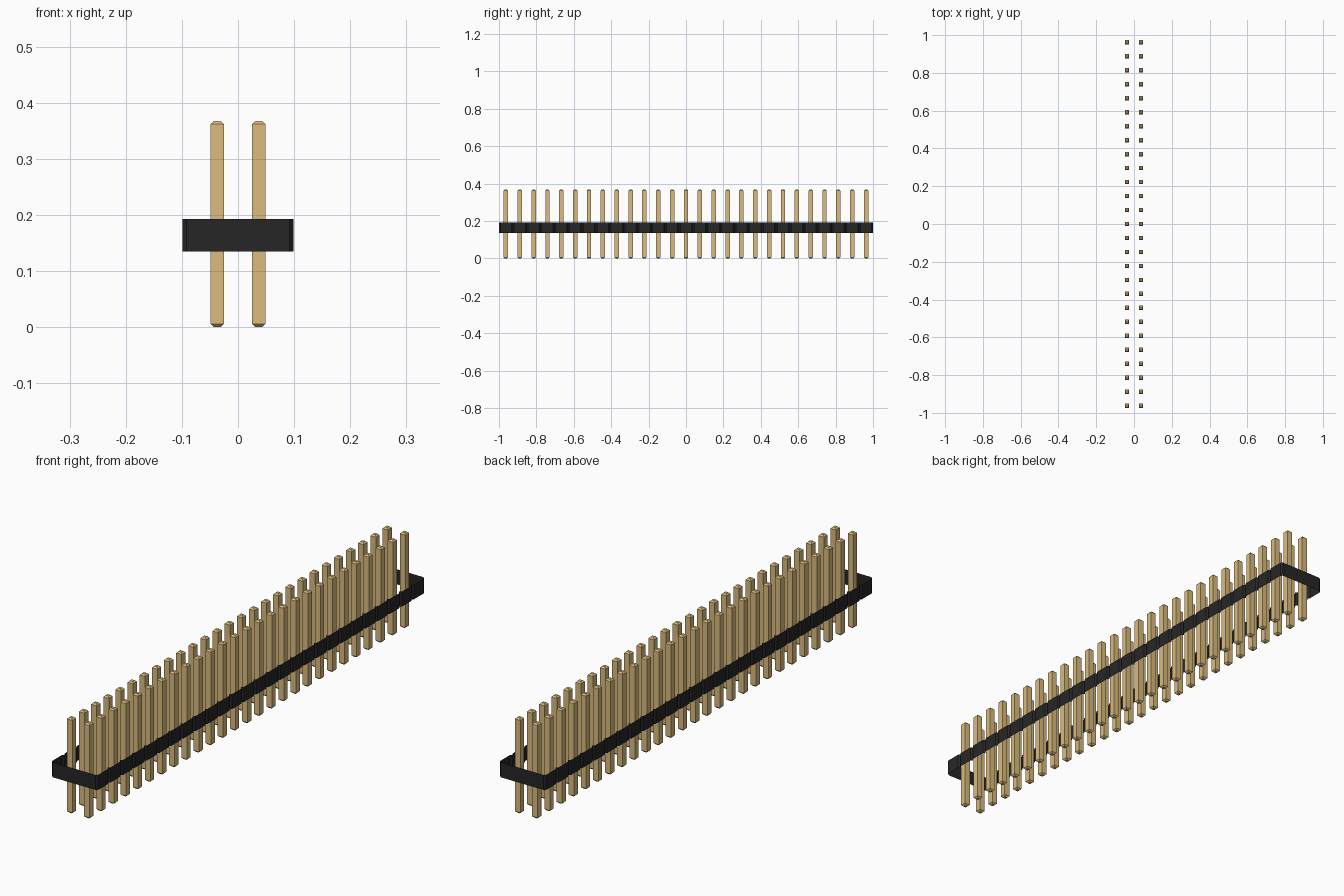
import bpy
import bmesh

cube = bpy.data.objects.get("Cube")
if cube:
    bpy.data.objects.remove(cube, do_unlink=True)

COUNT = 27
PITCH = 2 / COUNT
HALF_WIDTH = 0.099
CHAMFER = PITCH / 10
BASE_Z, BASE_TOP = 0.135, 0.193
PIN_HALF, PIN_TIP, PIN_HEIGHT = 0.0117, 0.0058, 0.368


def make_material(name, color):
    mat = bpy.data.materials.new(name)
    mat.use_nodes = True
    mat.diffuse_color = color
    mat.node_tree.nodes["Principled BSDF"].inputs["Base Color"].default_value = color
    return mat


def make_mesh(name, bm, mat):
    mesh = bpy.data.meshes.new(name)
    bm.to_mesh(mesh)
    bm.free()
    mesh.materials.append(mat)
    return mesh


def add_object(name, mesh, location=(0, 0, 0)):
    obj = bpy.data.objects.new(name, mesh)
    obj.location = location
    bpy.context.collection.objects.link(obj)


gold = make_material("gold_metal", (0.708, 0.504, 0.210, 1))
black = make_material("black_plastic", (0.02, 0.0195, 0.0195, 1))

# Housing: open band of upright walls, notched between neighbouring pin pairs
right_side = []
for i in range(COUNT):
    y0 = -1 + i * PITCH
    y1 = y0 + PITCH
    right_side += [(HALF_WIDTH - CHAMFER, y0),
                   (HALF_WIDTH, y0 + CHAMFER),
                   (HALF_WIDTH, y1 - CHAMFER)]
right_side.append((HALF_WIDTH - CHAMFER, 1))
outline = right_side + [(-x, y) for x, y in reversed(right_side)]

bm = bmesh.new()
lower = [bm.verts.new((x, y, BASE_Z)) for x, y in outline]
upper = [bm.verts.new((x, y, BASE_TOP)) for x, y in outline]
for i in range(len(outline)):
    j = (i + 1) % len(outline)
    bm.faces.new((lower[i], lower[j], upper[j], upper[i]))
add_object("housing_walls", make_mesh("housing_walls", bm, black))

# Pin: square post with tapered ends
bm = bmesh.new()
rings = []
for z, half in ((0, PIN_HALF - PIN_TIP), (PIN_TIP, PIN_HALF),
                (PIN_HEIGHT - PIN_TIP, PIN_HALF), (PIN_HEIGHT, PIN_HALF - PIN_TIP)):
    rings.append([bm.verts.new((sx * half, sy * half, z))
                  for sx, sy in ((-1, -1), (1, -1), (1, 1), (-1, 1))])
for a, b in zip(rings, rings[1:]):
    for i in range(4):
        j = (i + 1) % 4
        bm.faces.new((a[i], a[j], b[j], b[i]))
bm.faces.new(rings[0][::-1])
bm.faces.new(rings[-1])
pin_mesh = make_mesh("pin", bm, gold)

# Two rows of pins
for side, x in (("left", PITCH / 2), ("right", -PITCH / 2)):
    for i in range(COUNT):
        add_object(f"{side}_pin_{i + 1}", pin_mesh, (x, -1 + (i + 0.5) * PITCH, 0))
